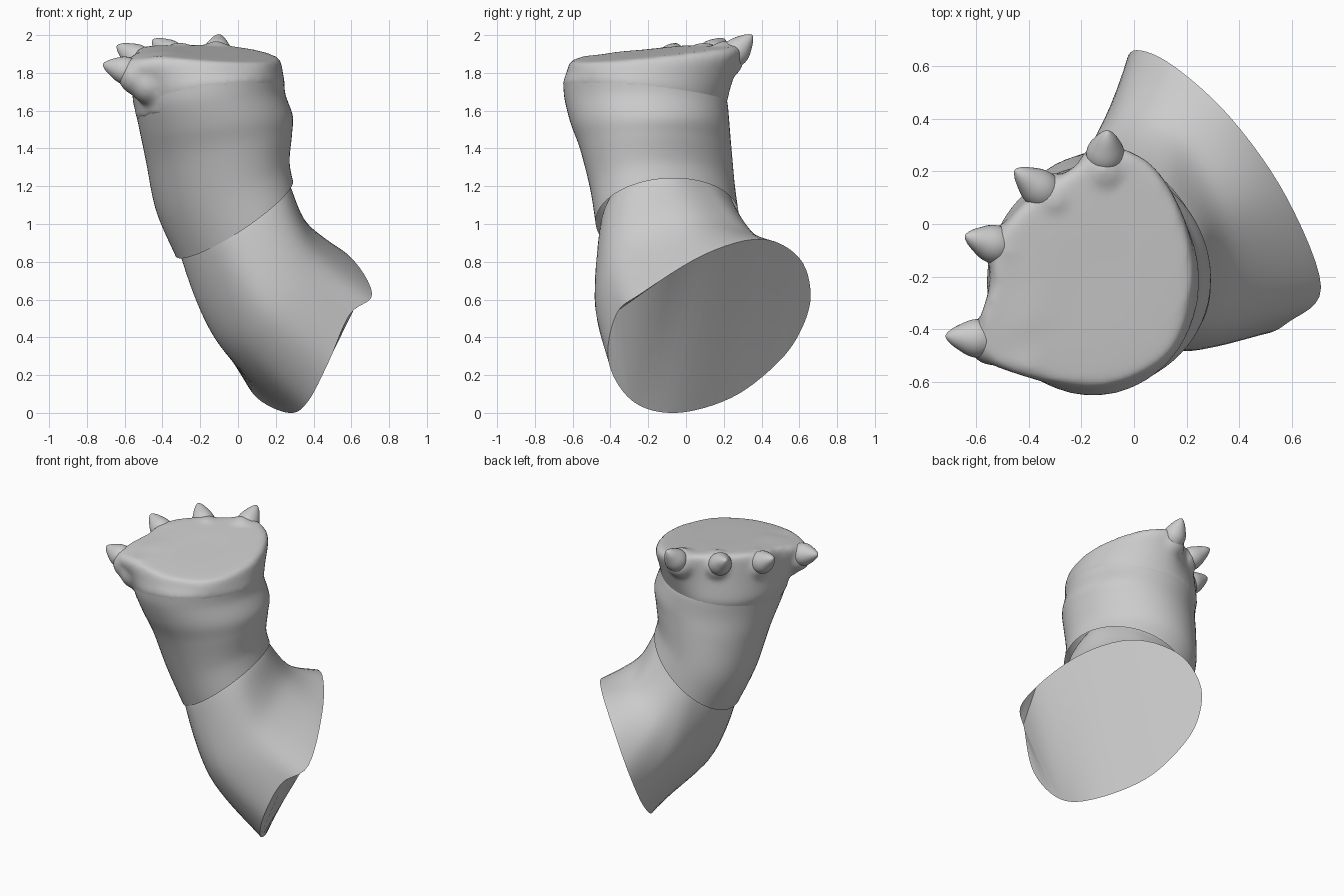
import bpy, bmesh, math
from mathutils import Vector as V

if "Cube" in bpy.data.objects:
    bpy.data.objects.remove(bpy.data.objects["Cube"])

N = 72


def cr(a, b, c, d, t):
    return 0.5 * (2*b + (c-a)*t + (2*a - 5*b + 4*c - d)*t*t + (3*b - a - 3*c + d)*t**3)


def closed(keys, n=N):
    # smooth closed ring through key points
    k = [V(p) for p in keys]
    m = len(k)
    out = []
    for i in range(n):
        u = i * m / n
        j = int(u)
        out.append(cr(k[j-1], k[j], k[(j+1) % m], k[(j+2) % m], u - j))
    return out


def between(rings, steps):
    # smooth extra rings between the given ones
    out = []
    for i in range(len(rings) - 1):
        q = [rings[max(i-1, 0)], rings[i], rings[i+1], rings[min(i+2, len(rings)-1)]]
        for s in range(steps):
            out.append([cr(a, b, c, d, s/steps) for a, b, c, d in zip(*q)])
    return out + [rings[-1]]


def skew(ring, s, tx=0, ty=0):
    # stretch a ring along the (x, -y) diagonal, squeeze the other, keep it in its tilted plane
    c = sum(ring, V()) / len(ring)
    return [p + V((-s*(p.y - c.y), -s*(p.x - c.x), -s*(tx*(p.y - c.y) + ty*(p.x - c.x))))
            for p in ring]


def finish(name, bm):
    bmesh.ops.recalc_face_normals(bm, faces=bm.faces)
    me = bpy.data.meshes.new(name)
    bm.to_mesh(me)
    bm.free()
    ob = bpy.data.objects.new(name, me)
    bpy.context.collection.objects.link(ob)
    bpy.ops.object.select_all(action='DESELECT')
    bpy.context.view_layer.objects.active = ob
    ob.select_set(True)
    bpy.ops.object.shade_smooth_by_angle(angle=math.radians(40))
    return ob


def add_loft(bm, rings, cap_start=False, cap_end=False):
    vs = [[bm.verts.new(p) for p in r] for r in rings]
    for a, b in zip(vs, vs[1:]):
        for i in range(len(a)):
            j = (i + 1) % len(a)
            bm.faces.new((a[i], a[j], b[j], b[i]))
    caps = [bm.faces.new(r) for r, on in ((vs[0], cap_start), (vs[-1], cap_end)) if on]
    bmesh.ops.triangulate(bm, faces=caps)


def loft(name, rings, cap_start=False, cap_end=False):
    bm = bmesh.new()
    add_loft(bm, rings, cap_start, cap_end)
    return finish(name, bm)


def ellipse(cx, cy, rx, ry, z, tx=0, ty=0, s=0):
    ring = [V((cx + rx*math.cos(a), cy + ry*math.sin(a),
               z + tx*rx*math.cos(a) + ty*ry*math.sin(a)))
            for a in (2*math.pi*i/N for i in range(N))]
    return skew(ring, s, tx, ty)


# thigh: slanted cut, middle, knee seam, hidden end inside the shin
cut = closed([(.27, -.05, 0), (.1, .24, .08), (0, .47, .25), (-.03, .6, .42),
              (.01, .66, .62), (.15, .6, .82), (.37, .4, .92), (.58, .1, .84),
              (.71, -.24, .63), (.59, -.37, .52), (.48, -.41, .27), (.37, -.28, .06)])
middle = closed([(-.11, -.11, .38), (-.13, .13, .45), (-.13, .3, .56), (-.1, .38, .68),
                 (-.03, .41, .82), (.1, .38, .93), (.23, .27, .99), (.35, .02, 1.02),
                 (.39, -.29, .88), (.32, -.43, .72), (.14, -.475, .55), (.01, -.34, .4)])
knee = closed([(-.31, -.15, .80), (-.28, .02, .86), (-.2, .16, .96), (-.12, .24, 1.04),
               (-.02, .265, 1.12), (.1, .24, 1.18), (.19, .15, 1.23), (.26, -.04, 1.25),
               (.21, -.28, 1.15), (.08, -.42, 1.0), (-.1, -.455, .85), (-.24, -.34, .80)])
middle, knee = skew(middle, .04), skew(knee, .16, .72, .25)
mid = sum(knee, V()) / N
inner = [mid + (p - mid)*.88 + V((-.03, 0, .12)) for p in knee]
loft("thigh", between([cut, middle, knee, inner], 10), cap_start=True)

# shin sleeve, lower edge slanted along the knee seam
shin = [ellipse(-.02, -.1, .305, .375, 1.03, .72, .25, .17),
        ellipse(-.08, -.125, .35, .38, 1.2, .4, .12, .13),
        ellipse(-.1, -.16, .385, .40, 1.4, .2, .03, .07),
        ellipse(-.115, -.19, .405, .42, 1.53, .1, 0, .02),
        ellipse(-.145, -.21, .398, .432, 1.64, .1, -.04),
        ellipse(-.155, -.217, .40, .433, 1.70, .1, -.1)]
loft("shin", between(shin, 8))

# foot: blends from the ankle ellipse to the sole outline
outline = closed([V((x, y, 0)) for x, y in (
    (.225, -.2), (.19, 0), (.105, .17), (0, .26), (-.12, .28), (-.25, .19), (-.37, .11),
    (-.47, .01), (-.53, -.1), (-.54, -.24), (-.58, -.37), (-.57, -.5), (-.42, -.57),
    (-.15, -.62), (.07, -.55), (.18, -.42))])
centre = V((-.155, -.217, 0))


def sole_z(p):
    return 1.915 + .1*p.y - .07*p.x - .5*max(0, -.42 - p.x)*max(0, -p.y)


def ankle(z, k):
    out = []
    for p in outline:
        d = p - centre
        a = math.atan2(d.y/.433, d.x/.40)
        x, y = .40*k*math.cos(a), .433*k*math.sin(a)
        out.append(centre + V((x, y, z + .1*x - .1*y)))
    return out


def sole(k, drop):
    out = []
    for p in outline:
        q = centre + (p - centre)*k
        out.append(V((q.x, q.y, sole_z(q) - drop)))
    return out


def blend(a, b, t):
    return [p.lerp(q, t) for p, q in zip(a, b)]


low, rim = ankle(1.70, 1.01), sole(1.02, .045)
foot = [ankle(1.58, .95), ankle(1.66, .985), low, blend(low, rim, .5), rim,
        sole(.99, .01), sole(.93, 0), sole(.6, -.004), sole(.25, -.004), sole(.02, -.004)]
bm = bmesh.new()
add_loft(bm, between(foot, 4), True, True)

# toe bulges are fused into the foot: claw base, claw tip
digits = [((-.11, .255, 1.90), (-.10, .35, 2.0)),
          ((-.345, .125, 1.89), (-.45, .205, 1.975)),
          ((-.52, -.08, 1.87), (-.64, -.045, 1.945)),
          ((-.585, -.435, 1.81), (-.715, -.425, 1.845))]
for base, tip in digits:
    base, tip = V(base), V(tip)
    flat = V((tip.x - base.x, tip.y - base.y, .02)).normalized()
    for back, radius, drop in ((.05, .10, .02), (.12, .11, .05)):
        ball = bmesh.ops.create_uvsphere(bm, u_segments=24, v_segments=14, radius=radius)
        bmesh.ops.translate(bm, verts=ball['verts'], vec=base - flat*back - V((0, 0, drop)))
foot_ob = finish("foot", bm)
remesh = foot_ob.modifiers.new("fuse", 'REMESH')
remesh.mode = 'VOXEL'
remesh.voxel_size = .016
remesh.use_smooth_shade = True
soften = foot_ob.modifiers.new("soften", 'SMOOTH')
soften.factor = .5
soften.iterations = 10

# claws
for i, (base, tip) in enumerate(digits, 1):
    base, tip = V(base), V(tip)
    rot = (tip - base).to_track_quat('Z', 'Y')
    length = (tip - base).length
    prof = [(.066, -.05), (.073, .05*length), (.068, .3*length), (.052, .55*length),
            (.032, .8*length), (.014, .95*length), (.003, length)]
    rings = [[base + rot @ V((r*math.cos(a), r*math.sin(a), h))
              for a in (2*math.pi*k/28 for k in range(28))] for r, h in prof]
    loft(f"claw_{i}", between(rings, 3), cap_start=True, cap_end=True)
